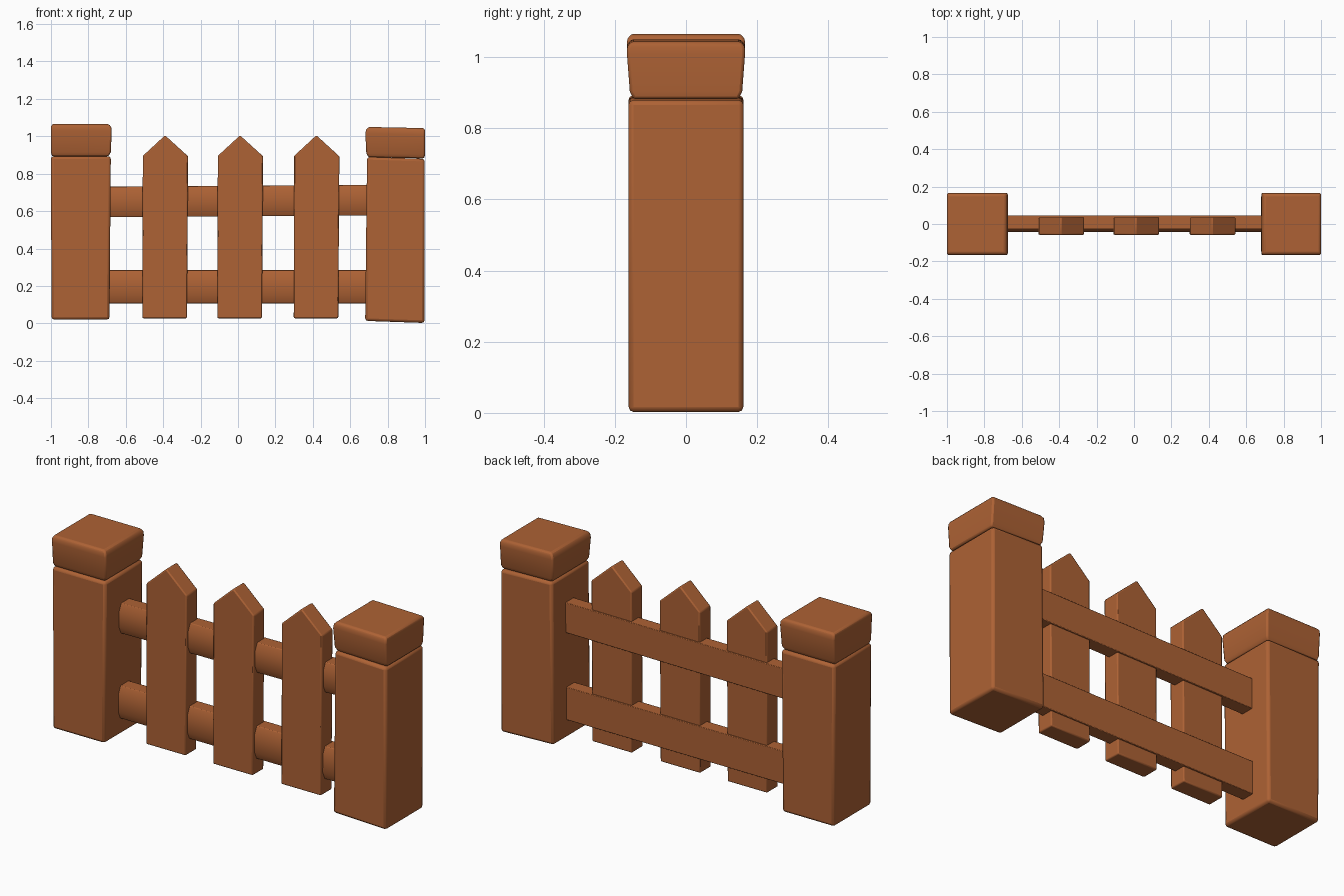
import bpy, bmesh, math

if "Cube" in bpy.data.objects:
    bpy.data.objects.remove(bpy.data.objects["Cube"])

wood = bpy.data.materials.new("brown wood")
wood.diffuse_color = (0.42, 0.122, 0.035, 1)
wood.use_nodes = True
wood.node_tree.nodes["Principled BSDF"].inputs["Base Color"].default_value = wood.diffuse_color


def finish(name, bm, bevel, segments=2):
    bmesh.ops.recalc_face_normals(bm, faces=bm.faces[:])
    mesh = bpy.data.meshes.new(name)
    bm.to_mesh(mesh)
    bm.free()
    mesh.materials.append(wood)
    ob = bpy.data.objects.new(name, mesh)
    bpy.context.collection.objects.link(ob)
    mod = ob.modifiers.new("soft edges", 'BEVEL')
    mod.width = bevel
    mod.segments = segments
    mod.limit_method = 'ANGLE'
    mod.angle_limit = math.radians(35)
    bpy.ops.object.select_all(action='DESELECT')
    ob.select_set(True)
    bpy.context.view_layer.objects.active = ob
    bpy.ops.object.shade_smooth_by_angle(angle=math.radians(35))
    return ob


def loft(name, rings, bevel):
    """Connect equal point rings into a closed solid."""
    bm = bmesh.new()
    rows = [[bm.verts.new(p) for p in ring] for ring in rings]
    n = len(rows[0])
    for a, b in zip(rows, rows[1:]):
        for i in range(n):
            j = (i + 1) % n
            bm.faces.new((a[i], a[j], b[j], b[i]))
    bm.faces.new(rows[0][::-1])
    bm.faces.new(rows[-1])
    return finish(name, bm, bevel)


def block(name, levels, tilt, bevel):
    """Stack of rectangles (z, x0, x1, half depth), sloping down along x by tilt."""
    rings = []
    for z, x0, x1, d in levels:
        rings.append([(x, y, z - tilt * max(0, x - 0.68))
                      for x, y in ((x0, -d), (x1, -d), (x1, d), (x0, d))])
    return loft(name, rings, bevel)


# Corner posts
block("left_post", [(0.02, -0.997, -0.687, 0.161), (0.893, -1.0, -0.68, 0.162)], 0, 0.014)
block("right_post", [(0.013, 0.68, 0.997, 0.161), (0.89, 0.69, 0.998, 0.162)], 0.035, 0.014)

# Rounded caps, pinched toward the post
block("left_cap", [(0.893, -0.995, -0.692, 0.148), (0.915, -1.0, -0.68, 0.158),
                   (1.03, -1.0, -0.675, 0.166), (1.05, -1.0, -0.678, 0.165),
                   (1.065, -0.994, -0.69, 0.156)], 0, 0.008)
block("right_cap", [(0.888, 0.698, 0.996, 0.148), (0.91, 0.686, 1.0, 0.158),
                    (1.015, 0.681, 1.0, 0.166), (1.035, 0.685, 1.0, 0.165),
                    (1.05, 0.697, 0.994, 0.156)], 0.02, 0.008)

# Pointed pickets
for side, cx in (("left", -0.39), ("middle", 0.011), ("right", 0.419)):
    outline = [(-0.121, 0.027), (0.117, 0.027), (0.123, 0.893),
               (0.0, 1.005), (-0.119, 0.895)]
    loft(side + "_picket",
         [[(cx + x, y, z) for x, z in outline] for y in (-0.058, 0.037)], 0.006)

# Rails, flat behind and chamfered in front
for name, z0, z1, rise in (("lower_rail", 0.107, 0.284, 0.0),
                           ("upper_rail", 0.572, 0.735, 0.005)):
    profile = [(0.046, z0), (0.046, z1), (-0.025, z1), (-0.043, z1 - 0.04),
               (-0.043, z0 + 0.04), (-0.025, z0)]
    loft(name, [[(x, y, z + s * rise) for y, z in profile]
                for x, s in ((-0.72, -1), (0.72, 1))], 0.003)
